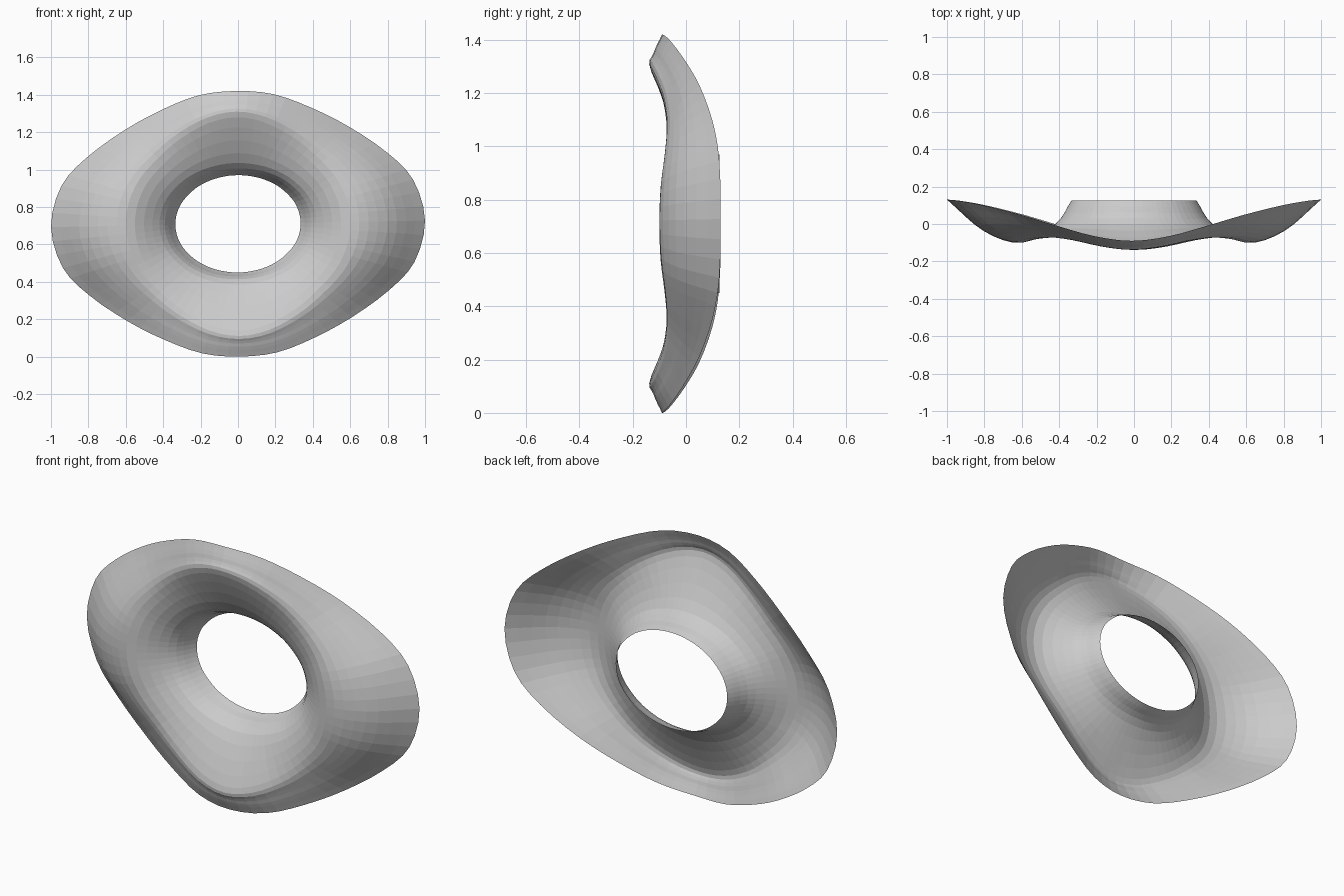
import bpy, bmesh, math
from mathutils import Vector, Matrix

if "Cube" in bpy.data.objects:
    bpy.data.objects.remove(bpy.data.objects["Cube"])

CZ = 0.71      # height of the centre
SUB_A = 3      # steps between stations around the ring
SUB_R = 4      # steps between control loops across the ring

# quarter stations (x, y, height above centre) for rim and front crest, plus bulge depth
rim = [(1, .13, 0), (.94, .125, .22), (.8, .10, .37), (.6, .05, .51),
       (.4, -.01, .615), (.2, -.065, .69), (0, -.09, .71)]
crest = [(.6, -.10, 0), (.58, -.095, .13), (.52, -.08, .25), (.42, -.072, .36),
         (.3, -.085, .46), (.15, -.115, .54), (0, -.13, .57)]
bulge = [.055, .05, .035, .02, .013, .012, .012]
angles = [0, 15, 30, 48, 64, 78, 90]


def catmull(a, b, c, d, t):
    return 0.5 * (2 * b + (c - a) * t + (2 * a - 5 * b + 4 * c - d) * t * t
                  + (3 * b - a - 3 * c + d) * t ** 3)


def full_loop(quarter):
    """Mirror a quarter to a closed loop and smooth it."""
    q = [Vector(p) for p in quarter]
    half = q + [Vector((-p.x, p.y, p.z)) for p in q[-2::-1]]
    pts = half + [Vector((p.x, p.y, -p.z)) for p in half[-2:0:-1]]
    n = len(pts)
    return [catmull(pts[i - 1], pts[i], pts[(i + 1) % n], pts[(i + 2) % n], k / SUB_A)
            for i in range(n) for k in range(SUB_A)]


def ellipse(rx, rz, y):
    return [(rx * math.cos(math.radians(a)), y, rz * math.sin(math.radians(a))) for a in angles]


# control loops from outer rim to hole
middle = [((r[0] + c[0]) / 2, (r[1] + c[1]) / 2 - b, (r[2] + c[2]) / 2)
          for r, c, b in zip(rim, crest, bulge)]
loops = [full_loop(q) for q in (rim, middle, crest, ellipse(.42, .325, 0),
                                ellipse(.335, .26, .125))]
n = len(loops[0])

# smooth sheet across the loops, turned slightly about its centre
bm = bmesh.new()
turn = Matrix.Translation((0, 0, CZ)) @ Matrix.Rotation(math.radians(-1), 4, 'Y')
rings = []
last = len(loops) - 1
for s in range(last * SUB_R + 1):
    i = min(s // SUB_R, last - 1)
    t = s / SUB_R - i
    ring = []
    for j in range(n):
        b, c = loops[i][j], loops[i + 1][j]
        a = loops[i - 1][j] if i > 0 else 2 * b - c
        d = loops[i + 2][j] if i + 2 <= last else 2 * c - b
        ring.append(bm.verts.new(turn @ catmull(a, b, c, d, t)))
    rings.append(ring)
for r0, r1 in zip(rings, rings[1:]):
    for j in range(n):
        k = (j + 1) % n
        bm.faces.new((r0[j], r1[j], r1[k], r0[k]))
bm.normal_update()
if sum(f.normal.y for f in bm.faces) > 0:
    bmesh.ops.reverse_faces(bm, faces=bm.faces[:])

mesh = bpy.data.meshes.new("curved_ring")
bm.to_mesh(mesh)
bm.free()
ring_obj = bpy.data.objects.new("curved_ring", mesh)
bpy.context.collection.objects.link(ring_obj)
